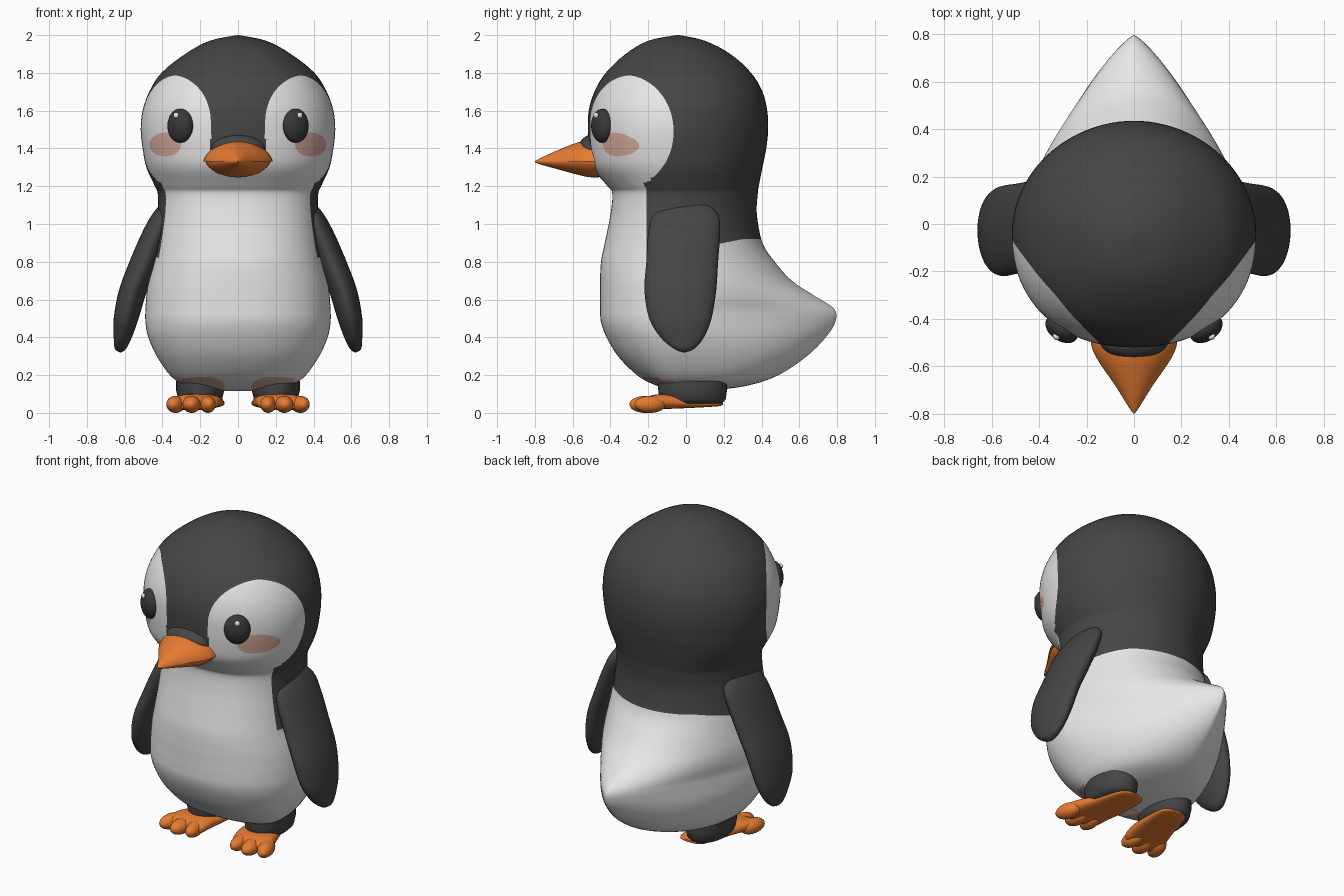
import bpy, bmesh
from math import sin, cos, pi, radians
from mathutils import Matrix, Vector

cube = bpy.data.objects.get("Cube")
if cube:
    bpy.data.objects.remove(cube)


def material(name, r, g, b):
    m = bpy.data.materials.new(name)
    m.use_nodes = True
    m.diffuse_color = (r, g, b, 1)
    m.node_tree.nodes["Principled BSDF"].inputs["Base Color"].default_value = (r, g, b, 1)
    return m


charcoal = material("charcoal", .06, .06, .06)
white = material("white", .8, .8, .8)
orange = material("orange", .8, .2, .03)
blush = material("blush", .68, .41, .33)
eye_black = material("eye_black", .04, .04, .04)


def finish(name, bm, mats, angle=50):
    bmesh.ops.recalc_face_normals(bm, faces=bm.faces)
    mesh = bpy.data.meshes.new(name)
    bm.to_mesh(mesh)
    bm.free()
    for m in mats:
        mesh.materials.append(m)
    obj = bpy.data.objects.new(name, mesh)
    bpy.context.collection.objects.link(obj)
    mesh.shade_smooth()
    mesh.set_sharp_from_angle(angle=radians(angle))
    return obj


def smooth_rows(rows, steps):
    """Catmull-Rom interpolation through rows of numbers."""
    out = []
    for i in range(len(rows) - 1):
        a, b, c, d = (rows[min(max(i + k, 0), len(rows) - 1)] for k in (-1, 0, 1, 2))
        for s in range(steps):
            t = s / steps
            out.append([q + .5 * t * (r - p + t * (2 * p - 5 * q + 4 * r - s4 + t * (3 * (q - r) + s4 - p)))
                        for p, q, r, s4 in zip(a, b, c, d)])
    return out + [list(rows[-1])]


def loft(rings):
    """Skin a list of closed point rings and cap both ends."""
    bm = bmesh.new()
    loops = [[bm.verts.new(p) for p in ring] for ring in rings]
    n = len(loops[0])
    for a, b in zip(loops, loops[1:]):
        for i in range(n):
            j = (i + 1) % n
            bm.faces.new((a[i], a[j], b[j], b[i]))
    bm.faces.new(loops[0])
    bm.faces.new(loops[-1])
    return bm


def power(v, e):
    return abs(v) ** e * (1 if v >= 0 else -1)


def angles(n, start=0.0, sweep=2 * pi):
    return [start + sweep * i / n for i in range(n)]


def ellipsoid(name, centre, radii, mat, turn=0.0):
    bm = bmesh.new()
    bmesh.ops.create_uvsphere(bm, u_segments=28, v_segments=18, radius=1)
    bm.transform(Matrix.Translation(centre) @ Matrix.Rotation(turn, 4, 'Z')
                 @ Matrix.Diagonal((*radii, 1)))
    return finish(name, bm, [mat])


def paint(bm, rule, index):
    """Cut the mesh along rule = 0 and colour the positive side."""
    value = {v: rule(v.co) for v in bm.verts}
    cuts = []
    for e in list(bm.edges):
        a, b = e.verts
        fa, fb = value[a], value[b]
        if (fa > 0) != (fb > 0):
            t = min(max(fa / (fa - fb), .03), .97)
            cuts.append(bmesh.utils.edge_split(e, a, t)[1])
    bmesh.ops.connect_verts(bm, verts=cuts)
    for f in bm.faces:
        if rule(f.calc_center_median()) > 0:
            f.material_index = index


# Body, head and tail: height, half width, front, back
BODY = [
    (.115, .02, .03, .07), (.125, .2, -.08, .2), (.15, .29, -.17, .35),
    (.2, .36, -.26, .49), (.3, .43, -.36, .64), (.4, .475, -.42, .74),
    (.48, .49, -.45, .79), (.55, .49, -.455, .785), (.62, .485, -.455, .68),
    (.7, .475, -.455, .56), (.8, .455, -.45, .47), (.9, .44, -.43, .405),
    (1.05, .425, -.4, .375), (1.16, .425, -.39, .38), (1.2, .44, -.415, .385),
    (1.3, .485, -.495, .405), (1.4, .505, -.515, .425), (1.5, .515, -.52, .435),
    (1.6, .505, -.515, .43), (1.7, .47, -.485, .405), (1.8, .405, -.425, .345),
    (1.9, .28, -.32, .235), (1.97, .15, -.2, .1), (2, .004, -.05, -.035)]
MID = -.04


def body_ring(z, w, front, back):
    pts = []
    taper = min(max(2 - 2 * (back - .42), 1.25), 2)
    for a in angles(96):
        n, depth = (taper, back - MID) if sin(a) > 0 else (2.2, MID - front)
        pts.append((w * power(cos(a), 2 / n), MID + depth * power(sin(a), 2 / n), z))
    return pts


def white_area(p):
    x, y, z = abs(p.x), p.y, p.z
    inner = 1 - (max(.36 - x, 0) / .215) ** 2 - (max(z - 1.55, 0) / .24) ** 2
    outer = 1 - (max(y + .33, 0) / .265) ** 2 - ((z - 1.49) / .3) ** 2
    face = max(min(inner, outer), min(1.33 - z, outer))
    belly = min(1.2 - z, max(-.21 - y, .92 - .2 * max(.3 - y, 0) - z))
    return max(face, belly)


def cheek_area(p):
    return min(1 - ((abs(p.x) - .385) / .085) ** 2 - ((p.z - 1.42) / .065) ** 2, -p.y)


def thigh_area(p):
    return min(1 - ((abs(p.x) - .2) / .13) ** 2 - ((p.z - .14) / .055) ** 2, -.05 - p.y)


bm = loft([body_ring(*row) for row in smooth_rows(BODY, 4)])
paint(bm, white_area, 1)
paint(bm, cheek_area, 2)
paint(bm, thigh_area, 2)
finish("body", bm, [charcoal, white, blush])

# Beak halves: y, half width, height above and below the mouth
BEAK = smooth_rows([(-.42, .175, .11, .08), (-.5, .182, .114, .083), (-.57, .155, .103, .07),
                    (-.68, .08, .06, .04), (-.76, .03, .024, .018), (-.8, .003, .003, .003)], 4)
for name, sign, width in (("beak_upper", 1, 1), ("beak_lower", -1, .93)):
    rings = []
    for y, w, up, down in BEAK:
        h = up if sign > 0 else down
        rings.append([(w * width * cos(a), y, 1.33 + sign * h * sin(a) ** 1.25 if 0 < a < pi else 1.33)
                      for a in [pi * i / 20 for i in range(21)]])
    finish(name, loft(rings), [orange])
ellipsoid("beak_ridge", (0, -.49, 1.4), (.145, .08, .075), charcoal)

# Wing: z, centre x, centre y, half thickness, half depth
WING = smooth_rows([(1.13, .36, .01, .03, .08), (1.05, .395, 0, .06, .17), (.95, .435, -.01, .075, .19),
                    (.8, .495, -.02, .08, .19), (.65, .555, -.03, .075, .19), (.5, .592, -.03, .066, .165),
                    (.4, .61, -.02, .048, .115), (.34, .622, -.01, .03, .055), (.32, .622, -.01, .004, .006)], 4)

# Foot: y, centre x, half width, bottom, top
FOOT = smooth_rows([(.195, .16, .04, .042, .055), (.16, .16, .085, .034, .062), (0, .185, .11, .025, .085),
                    (-.12, .215, .125, .02, .1), (-.2, .235, .13, .014, .088), (-.23, .24, .11, .025, .065)], 3)

# Ankle: z, half width, half depth
ANKLE = [(.05, .095, .155), (.07, .115, .175), (.12, .128, .182), (.17, .128, .182)]

TOES = [(.16, -.2, .042), (.245, -.215, .048), (.33, -.19, .046)]

for side, label in ((1, "left"), (-1, "right")):
    rings = [[(side * (cx + hx * cos(a)), cy + hy * sin(a), z) for a in angles(32)]
             for z, cx, cy, hx, hy in WING]
    finish("wing_" + label, loft(rings), [charcoal])

    rings = [[(side * (cx + w * power(cos(a), .7)), y, (lo + hi) / 2 + (hi - lo) / 2 * power(sin(a), .7))
              for a in angles(28)] for y, cx, w, lo, hi in FOOT]
    finish("foot_" + label, loft(rings), [orange])
    for i, (x, y, r) in enumerate(TOES):
        ellipsoid(f"toe_{label}_{i + 1}", (side * x, y, .045), (r, .085, .045), orange, side * (x - .2) * 2)

    rings = [[(side * (.2 + w * cos(a)), .035 + d * sin(a), z) for a in angles(32)] for z, w, d in ANKLE]
    finish("ankle_" + label, loft(rings), [charcoal])

    # Eye with a small glint
    ellipsoid("eye_" + label, (side * .305, -.443, 1.52), (.076, .05, .09), eye_black, side * .6)
    ellipsoid("eye_glint_" + label, (side * .328, -.476, 1.575), (.016, .012, .016), white, side * .6)
